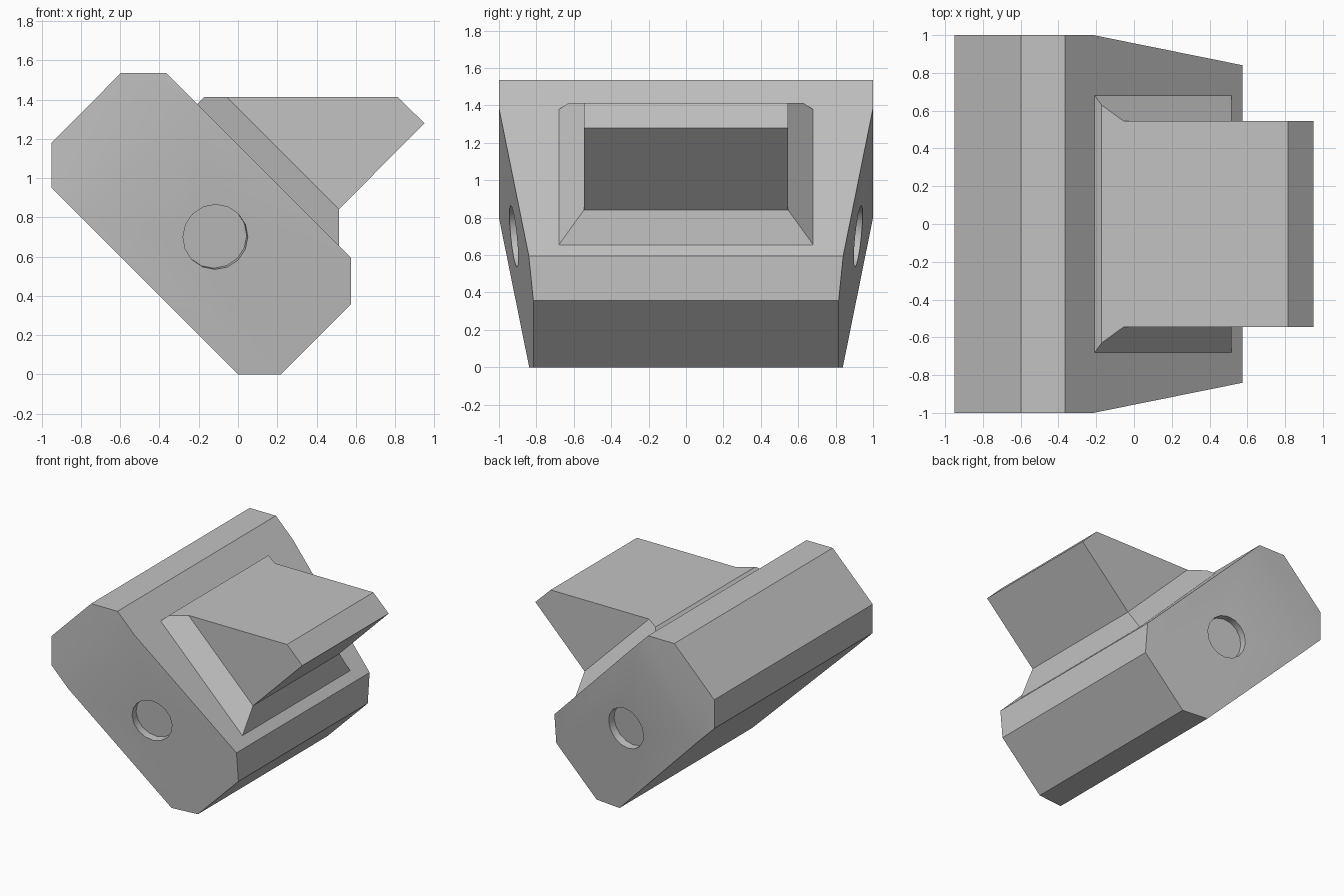
import bpy, bmesh, math
from mathutils import Vector

cube = bpy.data.objects.get("Cube")
if cube:
    bpy.data.objects.remove(cube, do_unlink=True)

grey = bpy.data.materials.new("plain_grey")
grey.use_nodes = True
colour = (0.54, 0.54, 0.54, 1)
grey.diffuse_color = colour
grey.node_tree.nodes["Principled BSDF"].inputs["Base Color"].default_value = colour

TAPER = 0.101


def half_width(x, z):
    """Half depth of the slab: full at the raised end, narrowing past the bend."""
    return 1 - TAPER * max(0, x - z + 1.6)


def build(name, points, side_faces, rim):
    """Symmetric solid: points are (x, half y, z), rim closes the two sides."""
    bm = bmesh.new()
    front = [bm.verts.new((x, -y, z)) for x, y, z in points]
    back = [bm.verts.new((x, y, z)) for x, y, z in points]
    for face in side_faces:
        bm.faces.new([front[i] for i in face])
        bm.faces.new([back[i] for i in reversed(face)])
    for a, b in zip(rim, rim[1:] + rim[:1]):
        bm.faces.new((front[a], front[b], back[b], back[a]))
    # top is one flat face where neighbouring strips are coplanar
    bmesh.ops.dissolve_limit(bm, angle_limit=0.01, verts=bm.verts, edges=bm.edges)
    bmesh.ops.recalc_face_normals(bm, faces=bm.faces)
    mesh = bpy.data.meshes.new(name)
    bm.to_mesh(mesh)
    bm.free()
    obj = bpy.data.objects.new(name, mesh)
    bpy.context.collection.objects.link(obj)
    mesh.materials.append(grey)
    return obj


def activate(obj):
    bpy.ops.object.select_all(action='DESELECT')
    obj.select_set(True)
    bpy.context.view_layer.objects.active = obj


# Leaning slab with chamfered ends; points 3 and 8 lie on the taper bend
profile = [(-0.95, 1.18), (-0.597, 1.535), (-0.365, 1.535), (-0.215, 1.385),
           (0.575, 0.595), (0.575, 0.357), (0.218, 0), (0, 0),
           (-0.8, 0.8), (-0.95, 0.95)]
slab = build("slab_body", [(x, half_width(x, z), z) for x, z in profile],
             [(0, 1, 2, 3, 8, 9), (3, 4, 5, 6, 7, 8)], list(range(10)))

# Shallow round sockets, square to each tapered side
for side in (-1, 1):
    x, z = -0.115, 0.70
    normal = Vector((TAPER, side, -TAPER)).normalized()
    bpy.ops.mesh.primitive_cylinder_add(
        vertices=16, radius=0.166, depth=0.12,
        location=(x, side * half_width(x, z), z),
        rotation=normal.to_track_quat('Z', 'Y').to_euler())
    cutter = bpy.context.object
    cutter.name = "socket_cutter"
    cutter.hide_render = True
    cutter.data.materials.append(grey)
    activate(slab)
    cut = slab.modifiers.new("socket", 'BOOLEAN')
    cut.operation = 'DIFFERENCE'
    cut.solver = 'EXACT'
    cut.object = cutter
    bpy.ops.object.modifier_apply(modifier=cut.name)
    bpy.data.objects.remove(cutter, do_unlink=True)

activate(slab)
bpy.ops.object.shade_smooth_by_angle(angle=math.radians(30))

# Wedge with a flared foot, flat top and chamfered nose
wedge_points = [(-0.208, 0.68, 1.378), (-0.172, 0.63, 1.412),
                (-0.055, 0.545, 1.412), (0.815, 0.545, 1.412),
                (0.95, 0.545, 1.279), (0.515, 0.545, 0.842),
                (0.515, 0.68, 0.655)]
build("wedge_block", wedge_points,
      [(0, 1, 2, 5, 6), (2, 3, 4, 5)], list(range(7)))
